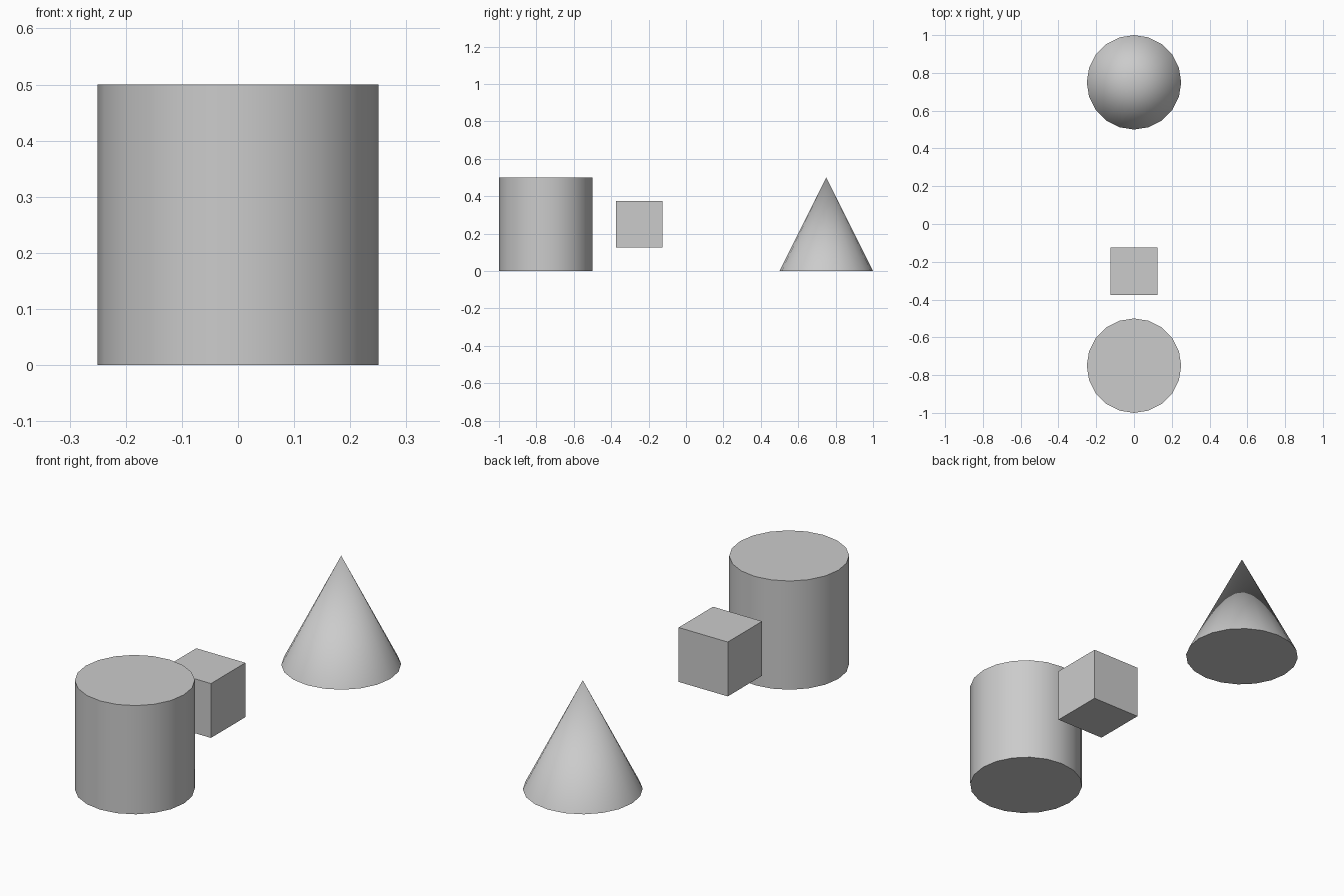
import bpy
import math

if "Cube" in bpy.data.objects:
    bpy.data.objects.remove(bpy.data.objects["Cube"])


def finish(name, smooth=False):
    obj = bpy.context.object
    obj.name = name
    if smooth:
        bpy.ops.object.shade_smooth_by_angle(angle=math.radians(30))
    return obj


SIDES = 20

# Cylinder at the front
bpy.ops.mesh.primitive_cylinder_add(vertices=SIDES, radius=0.25, depth=0.5,
                                    location=(0, -0.75, 0.25))
finish("cylinder", smooth=True)

# Small floating cube behind it
bpy.ops.mesh.primitive_cube_add(size=0.25, location=(0, -0.25, 0.25))
finish("cube")

# Cone at the back
bpy.ops.mesh.primitive_cone_add(vertices=SIDES, radius1=0.25, radius2=0, depth=0.5,
                                location=(0, 0.75, 0.25))
finish("cone", smooth=True)
